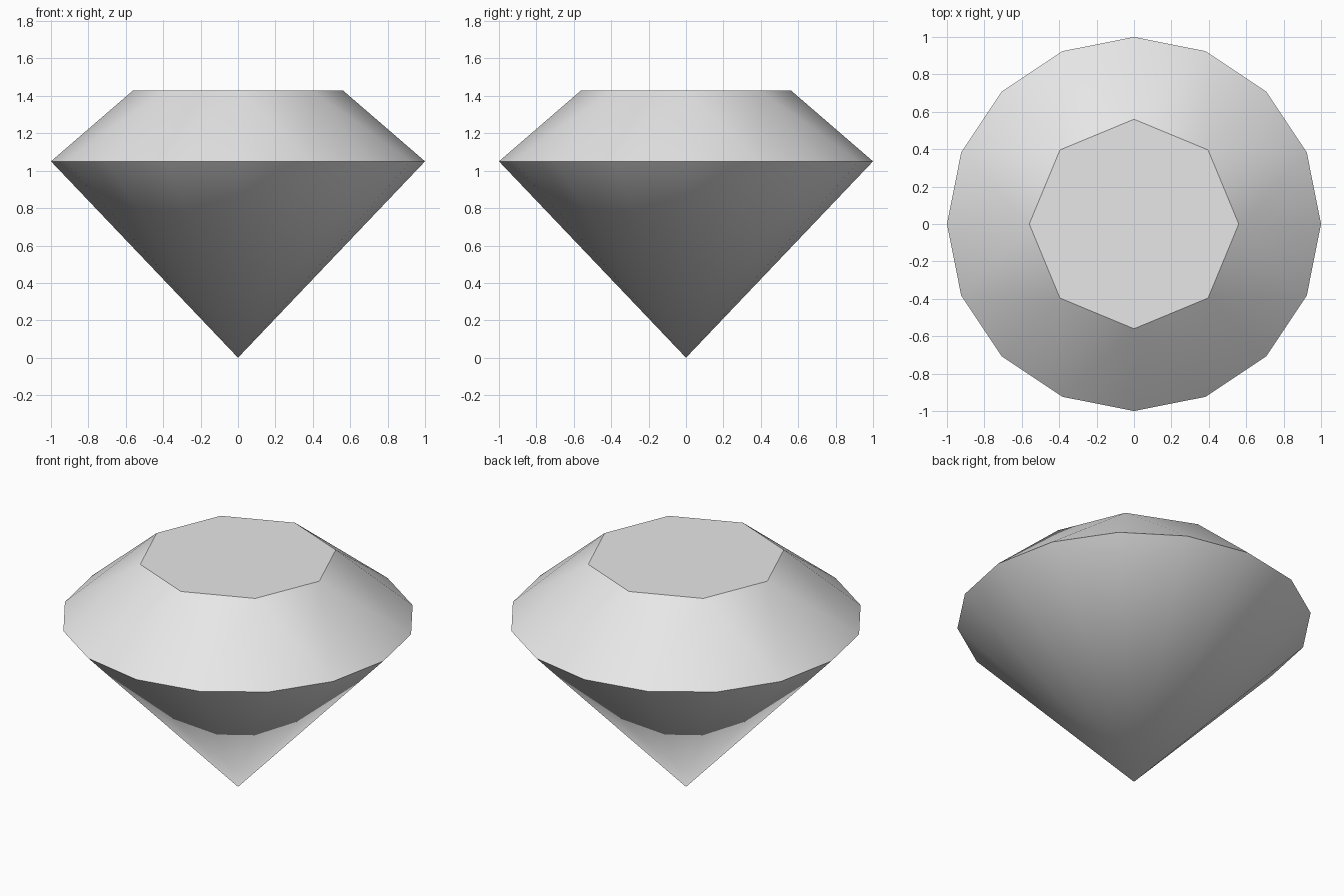
import bpy, bmesh
from math import cos, sin, tau, radians

cube = bpy.data.objects.get("Cube")
if cube:
    bpy.data.objects.remove(cube, do_unlink=True)

SIDES = 16
GIRDLE_Z, TABLE_Z, TABLE_R = 1.05, 1.43, 0.56

# Single grey material
grey = bpy.data.materials.new("light_grey")
grey.use_nodes = True
colour = (0.8, 0.8, 0.8, 1)
grey.diffuse_color = colour
grey.node_tree.nodes["Principled BSDF"].inputs["Base Color"].default_value = colour

bm = bmesh.new()


def ring(count, radius, z):
    return [bm.verts.new((radius * cos(tau * i / count), radius * sin(tau * i / count), z))
            for i in range(count)]


tip = bm.verts.new((0, 0, 0))
girdle = ring(SIDES, 1, GIRDLE_Z)
table = ring(SIDES // 2, TABLE_R, TABLE_Z)

# Pavilion: a pointed cone below the girdle
for i in range(SIDES):
    bm.faces.new((tip, girdle[(i + 1) % SIDES], girdle[i]))

# Crown: three triangular facets for each side of the table
for k in range(len(table)):
    a, b = table[k], table[(k + 1) % len(table)]
    left, mid, right = (girdle[(2 * k + n) % SIDES] for n in range(3))
    bm.faces.new((a, left, mid))
    bm.faces.new((a, mid, b))
    bm.faces.new((b, mid, right))

# Table: the flat top
bm.faces.new(table)

mesh = bpy.data.meshes.new("cut_gem")
bm.to_mesh(mesh)
bm.free()
mesh.materials.append(grey)
gem = bpy.data.objects.new("cut_gem", mesh)
bpy.context.collection.objects.link(gem)

# Smooth facets, sharp rims around table and girdle
bpy.ops.object.select_all(action='DESELECT')
gem.select_set(True)
bpy.context.view_layer.objects.active = gem
bpy.ops.object.shade_smooth_by_angle(angle=radians(30))
